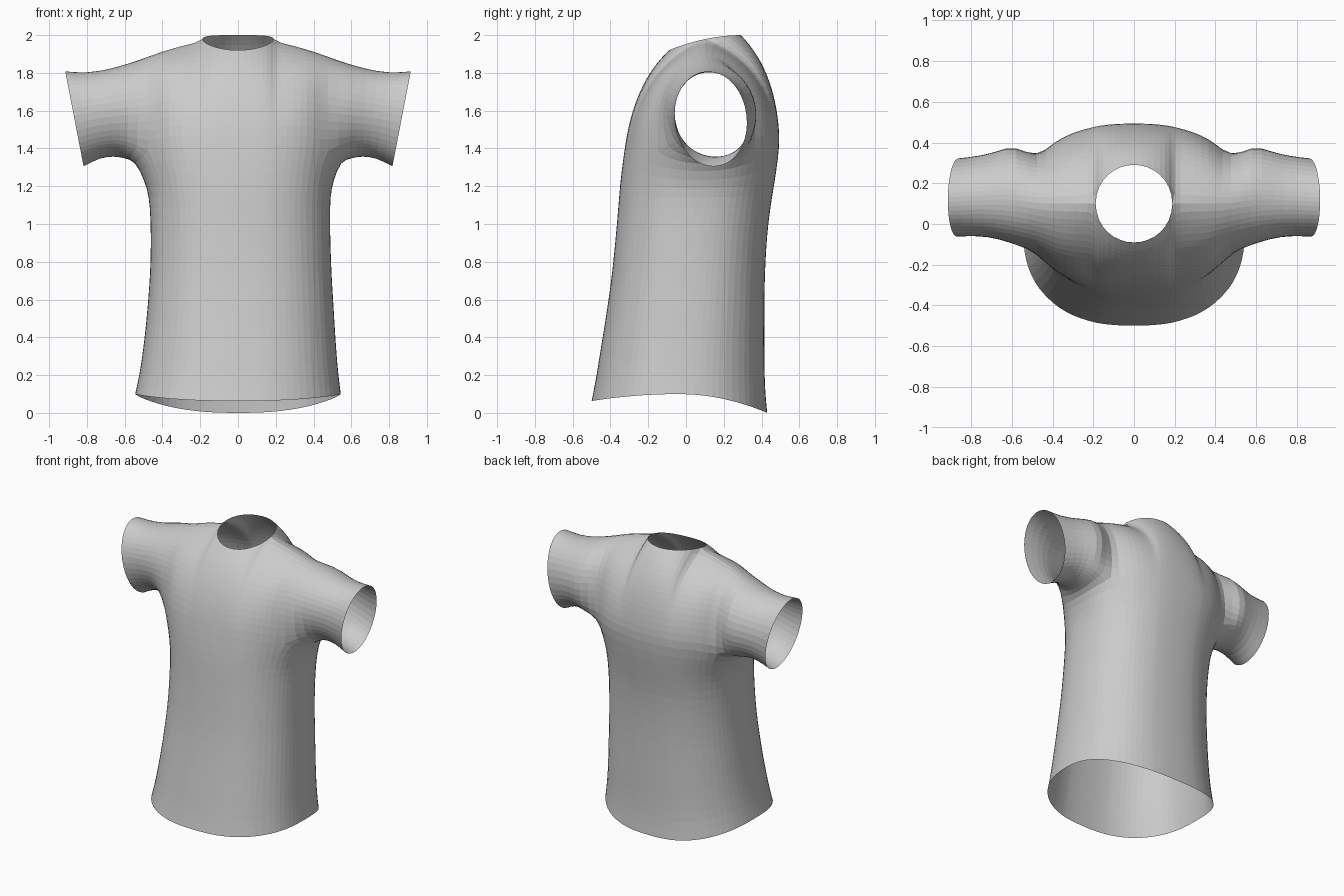
import bpy, bmesh, math

cube = bpy.data.objects.get("Cube")
if cube:
    bpy.data.objects.remove(cube, do_unlink=True)

POWER = 2.4
ARM_X, ARM_HALF = 0.47, 0.545      # shoulder seam and half width at the armpit
NECK_R, NECK_Y = 0.195, 0.10
STEPS = 8                          # rows from chest to shoulder ridge


def lerp(a, b, t):
    return a + (b - a) * t


def round_out(u):
    return max(0.0, 1 - abs(u) ** POWER) ** (1 / POWER)


def add_sheet(bm, rows, closed=False):
    """Skin a grid of points with quads."""
    grid = [[bm.verts.new(p) for p in row] for row in rows]
    n = len(grid[0])
    for a, b in zip(grid, grid[1:]):
        for j in range(n if closed else n - 1):
            k = (j + 1) % n
            bm.faces.new((a[j], a[k], b[k], b[j]))


# Column positions across the chest, then the normalised body outline
half = [0.07, 0.13, 0.175, NECK_R, 0.26, 0.33, 0.40, ARM_X]
columns = [-x for x in reversed(half)] + [0.0] + half
front = [(x / ARM_HALF, -round_out(x / ARM_HALF)) for x in columns]
back = [(u, -v) for u, v in reversed(front)]
corner = back[0][1]
under = [corner * k / 4 for k in range(-3, 4)]
right_side = [(round_out(v), v) for v in under]
left_side = [(-u, -v) for u, v in right_side]
outline = front + right_side + back + left_side

# Body rings: height, half width, front y, back y
body = [(0.10, 0.545, -0.50, 0.43), (0.20, 0.527, -0.478, 0.418),
        (0.33, 0.512, -0.456, 0.415), (0.46, 0.50, -0.433, 0.415),
        (0.60, 0.49, -0.41, 0.415), (0.74, 0.48, -0.391, 0.418),
        (0.88, 0.476, -0.377, 0.425), (1.02, 0.475, -0.364, 0.437),
        (1.15, 0.48, -0.354, 0.457), (1.27, 0.50, -0.343, 0.477),
        (1.42, ARM_HALF, -0.322, 0.497)]
rings = []
for i, (z, w, f, b) in enumerate(body):
    cx = 0.015 * math.sin(math.pi * i / (len(body) - 1))
    hem = max(0.0, 1 - i / 4)
    pit = max(0, i - 8) / 2
    ring = []
    for u, v in outline:
        drop = hem * (0.037 if v < 0 else 0.10) * v * v
        drop += pit * 0.085 * max(0, (abs(u) - 0.6) / 0.4) ** 2
        ring.append((cx + w * u, (f + b) / 2 + (b - f) / 2 * v, z - drop))
    rings.append(ring)
chest = rings[-1]
n = len(columns)
chest_front = chest[:n]
chest_back = chest[n + len(under):2 * n + len(under)][::-1]


def shoulder_height(x):
    pts = [(NECK_R, 1.98), (0.26, 1.963), (0.33, 1.943), (0.40, 1.92), (ARM_X, 1.893)]
    for (a, za), (b, zb) in zip(pts, pts[1:]):
        if x <= b:
            return lerp(za, zb, (x - a) / (b - a))
    return pts[-1][1]


def arch(start, side):
    """Curve from the chest line up to the neckline or shoulder ridge."""
    x, y, z = start
    ax = abs(x)
    if ax < NECK_R - 0.001:
        d = side * math.sqrt(NECK_R ** 2 - ax ** 2)
        ey, ez = NECK_Y + d, 1.98 + 0.21 * d - 0.55 * d * d
    else:
        ey, ez = NECK_Y, shoulder_height(ax)
    s = (ax / ARM_X) ** 1.5
    cy = lerp(y, ey, (0.22 if side < 0 else 0.04) * (1 - s))
    cz = lerp(z, ez, lerp(0.66, 0.92, s))
    pts = []
    for k in range(STEPS + 1):
        t = k / STEPS
        p, q, r = (1 - t) ** 2, 2 * t * (1 - t), t * t
        pts.append((x, p * y + q * cy + r * ey, p * z + q * cz + r * ez))
    return pts


yoke_front = [arch(p, -1) for p in chest_front]
yoke_back = [arch(p, 1) for p in chest_back]

# Sleeve loops: top x, bottom x, top z, bottom z, front y, back y
sleeve = [(0.575, 0.60, 1.852, 1.345, -0.105, 0.395),
          (0.68, 0.655, 1.822, 1.358, -0.075, 0.362),
          (0.80, 0.73, 1.80, 1.35, -0.06, 0.338),
          (0.915, 0.817, 1.81, 1.303, -0.065, 0.327)]
pit_points = chest[n:n + len(under)]
seam = yoke_front[-1] + yoke_back[-1][::-1][1:] + pit_points[::-1]
sleeve_rows = [seam]
for xt, xb, zt, zb, yf, yb in sleeve:
    loop = []
    for x, y, z in seam:
        a = math.atan2((z - 1.615) / 0.28, (y - 0.11) / 0.27)
        h = 0.5 + 0.5 * math.sin(a)
        yy = (yf + yb) / 2 + (yb - yf) / 2 * math.cos(a) - 0.03 * (h - 0.5)
        loop.append((lerp(xb, xt, h), yy, lerp(zb, zt, h)))
    sleeve_rows.append(loop)

# Assemble the cloth as one open sheet
bm = bmesh.new()
add_sheet(bm, rings, closed=True)
add_sheet(bm, yoke_front)
add_sheet(bm, yoke_back)
for s in (1, -1):
    add_sheet(bm, [[(s * x, y, z) for x, y, z in row] for row in sleeve_rows], closed=True)
bmesh.ops.remove_doubles(bm, verts=bm.verts[:], dist=0.0005)
bmesh.ops.recalc_face_normals(bm, faces=bm.faces[:])
mesh = bpy.data.meshes.new("shirt")
bm.to_mesh(mesh)
bm.free()
shirt = bpy.data.objects.new("shirt", mesh)
bpy.context.collection.objects.link(shirt)

mod = shirt.modifiers.new("smooth_cloth", "SUBSURF")
mod.levels = mod.render_levels = 1

# Plain grey cloth
mat = bpy.data.materials.new("grey_cloth")
mat.use_nodes = True
colour = (0.6, 0.6, 0.6, 1)
mat.diffuse_color = colour
mat.node_tree.nodes["Principled BSDF"].inputs["Base Color"].default_value = colour
mesh.materials.append(mat)
